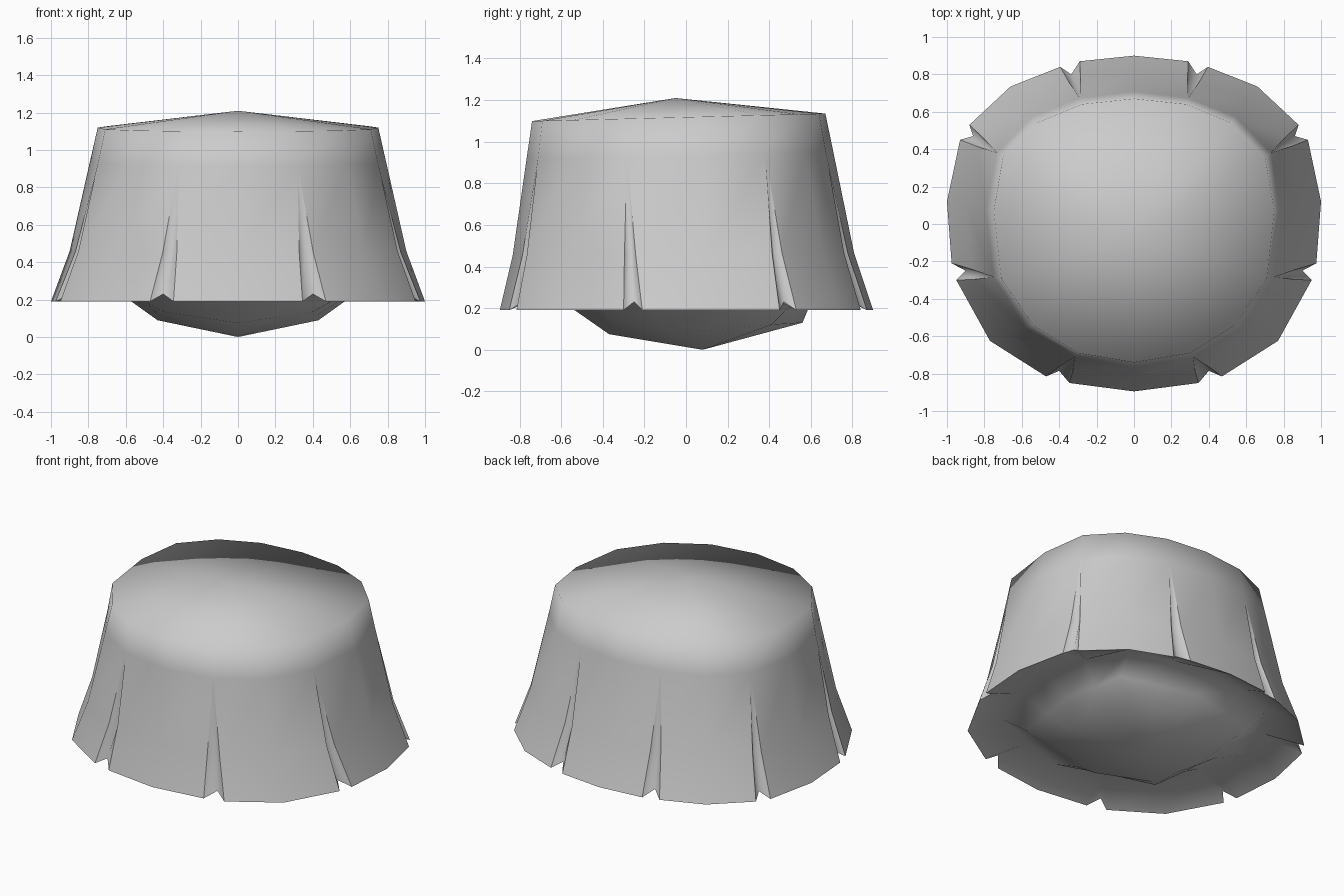
import bpy, bmesh
from mathutils import Vector

if "Cube" in bpy.data.objects:
    bpy.data.objects.remove(bpy.data.objects["Cube"])

# Half outlines, back to front; odd stations carry a pleat (ridge, valley, ridge)
WAIST = [(0, .67), (.28, .64), (.52, .54), (.70, .36), (.75, .07),
         (.71, -.29), (.54, -.54), (.30, -.69), (0, -.74)]
HEM = [[(0, .90)], [(.29, .87), (.335, .80), (.395, .84)], [(.66, .735)],
       [(.88, .53), (.86, .47), (.93, .45)], [(1.0, .12)],
       [(.975, -.21), (.90, -.25), (.95, -.30)], [(.77, -.625)],
       [(.47, -.815), (.40, -.785), (.345, -.85)], [(0, -.895)]]


def mirror_loop(half):
    """Close a half outline (first and last points on x = 0) into a full loop."""
    return half + [Vector((-p.x, p.y, p.z)) for p in reversed(half[1:-1])]


def centre(group):
    return sum((Vector(g) for g in group), Vector((0, 0))) / len(group)


def skirt_ring(t, height, pinch=False, tuck=0):
    """Outline a fraction t of the way from waist to hem; height is the same in z."""
    half = []
    for (wx, wy), group in zip(WAIST, HEM):
        top = Vector((wx, wy, 1.118 + .018 * wy / .7))
        for i, g in enumerate(group):
            valley = len(group) == 3 and i == 1
            g = centre(group) if pinch else Vector(g)
            if valley:
                g *= 1 - tuck
            p = top.lerp(Vector((g.x, g.y, 0)), t)
            p.z = top.z + (.19 - top.z) * height
            if valley and height == 1:
                p.z += .04
            half.append(p)
    return mirror_loop(half)


def under_ring(points):
    """Spread a 5-point half outline over the skirt's columns."""
    half = []
    for s, group in enumerate(HEM):
        a, b = Vector(points[s // 2]), Vector(points[min(s // 2 + 1, 4)])
        half += [a.lerp(b, (s % 2) / 2)] * len(group)
    return mirror_loop(half)


# Closed body: low domed top, pleated skirt, ledge inside the hem, rounded underside
rings = [skirt_ring(0, 0),
         skirt_ring(.17, .2, pinch=True),
         skirt_ring(.6, .71, tuck=.015),
         skirt_ring(1, 1),
         under_ring([(0, .73, .29), (.54, .60, .29), (.80, .08, .29), (.58, -.52, .29), (0, -.73, .29)]),
         under_ring([(0, .585, .19), (.50, .47, .18), (.57, .08, .19), (.50, -.40, .19), (0, -.535, .19)]),
         under_ring([(0, .56, .13), (.42, .41, .12), (.43, .08, .09), (.40, -.31, .135), (0, -.37, .075)])]

bm = bmesh.new()
loops = [[bm.verts.new(p) for p in r] for r in rings]
crown, base = bm.verts.new((0, -.05, 1.21)), bm.verts.new((0, .08, 0))
n = len(loops[0])
for i in range(n):
    j = (i + 1) % n
    bm.faces.new((crown, loops[0][i], loops[0][j]))
    bm.faces.new((base, loops[-1][j], loops[-1][i]))
    for a, b in zip(loops, loops[1:]):
        bm.faces.new((a[i], b[i], b[j], a[j]))
for f in bm.faces:
    f.smooth = True
# crisp hem and pleat folds
hem = loops[3]
for i in range(n):
    bm.edges.get((hem[i], hem[(i + 1) % n])).smooth = False
for k in range(8):
    for c in (4 * k + 1, 4 * k + 3):
        for a, b in zip(loops[1:3], loops[2:4]):
            bm.edges.get((a[c], b[c])).smooth = False
bmesh.ops.remove_doubles(bm, verts=bm.verts, dist=.0005)
bmesh.ops.recalc_face_normals(bm, faces=bm.faces)
me = bpy.data.meshes.new("pleated_skirt")
bm.to_mesh(me)
bm.free()
bpy.context.collection.objects.link(bpy.data.objects.new("pleated_skirt", me))
